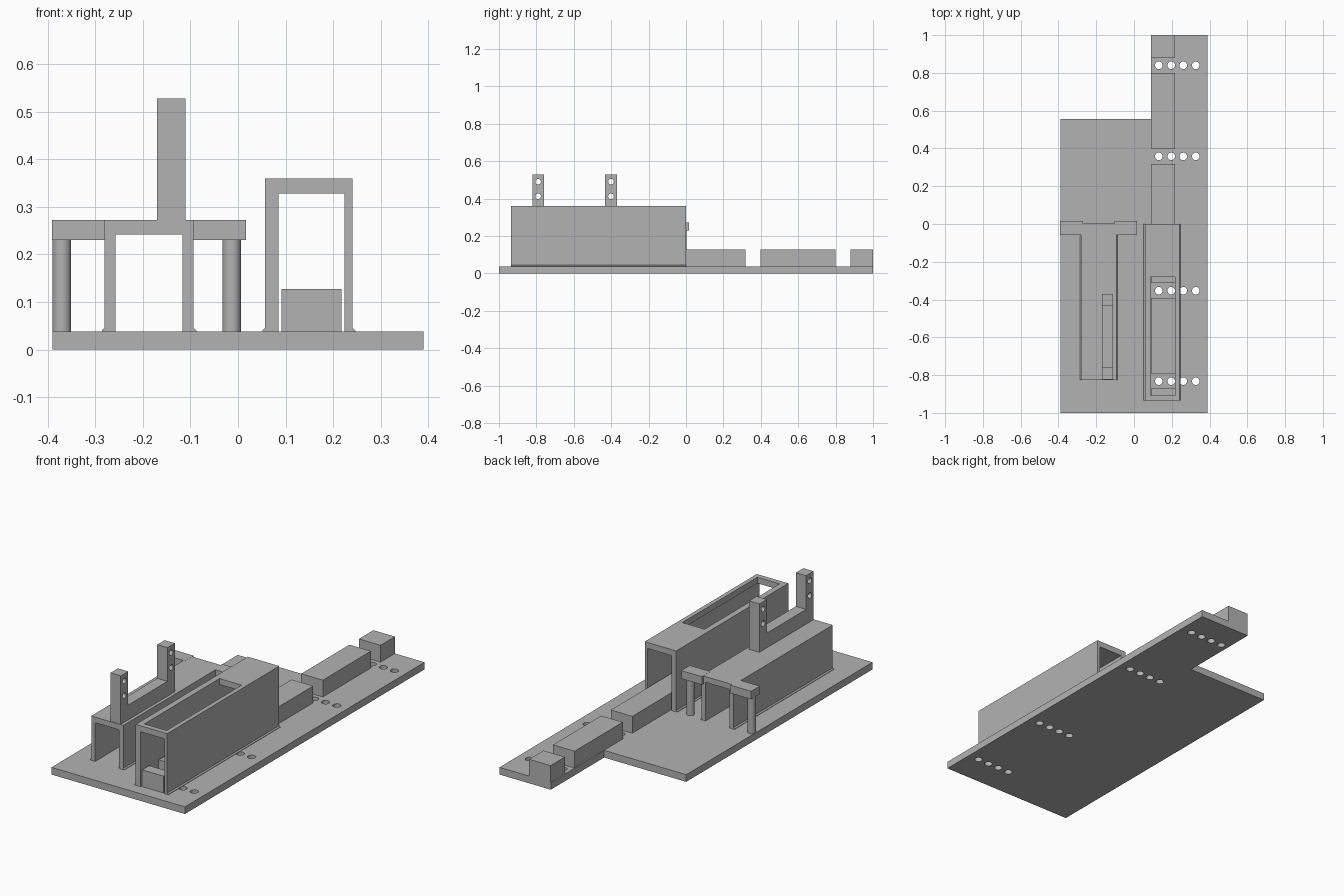
import bpy, bmesh, math
from mathutils import Matrix

if "Cube" in bpy.data.objects:
    bpy.data.objects.remove(bpy.data.objects["Cube"])

grey = bpy.data.materials.new("plain grey")
grey.diffuse_color = (0.45, 0.45, 0.45, 1)
grey.use_nodes = True
grey.node_tree.nodes["Principled BSDF"].inputs["Base Color"].default_value = grey.diffuse_color


def add_mesh(name, bm):
    bmesh.ops.recalc_face_normals(bm, faces=bm.faces)
    me = bpy.data.meshes.new(name)
    bm.to_mesh(me)
    bm.free()
    me.materials.append(grey)
    ob = bpy.data.objects.new(name, me)
    bpy.context.collection.objects.link(ob)
    return ob


def extrude(name, pts, a, b, axis):
    """Extrude a 2D outline: axis 'z' uses (x, y) points, axis 'y' uses (x, z)."""
    bm = bmesh.new()
    put = (lambda p, t: (p[0], p[1], t)) if axis == "z" else (lambda p, t: (p[0], t, p[1]))
    face = bm.faces.new([bm.verts.new(put(p, a)) for p in pts])
    geom = bmesh.ops.extrude_face_region(bm, geom=[face])["geom"]
    shift = (0, 0, b - a) if axis == "z" else (0, b - a, 0)
    bmesh.ops.translate(bm, vec=shift, verts=[g for g in geom if isinstance(g, bmesh.types.BMVert)])
    return add_mesh(name, bm)


def box(name, x0, x1, y0, y1, z0, z1):
    return extrude(name, [(x0, y0), (x1, y0), (x1, y1), (x0, y1)], z0, z1, "z")


def cylinders(name, centres, radius, length, axis="Z", segments=24):
    bm = bmesh.new()
    turn = Matrix.Rotation(math.pi / 2, 4, "Y") if axis == "X" else Matrix()
    for c in centres:
        bmesh.ops.create_cone(bm, cap_ends=True, segments=segments, radius1=radius,
                              radius2=radius, depth=length, matrix=Matrix.Translation(c) @ turn)
    return add_mesh(name, bm)


def cut(ob, cutter):
    mod = ob.modifiers.new("cut", "BOOLEAN")
    mod.operation, mod.solver, mod.object = "DIFFERENCE", "EXACT", cutter
    bpy.context.view_layer.objects.active = ob
    bpy.ops.object.modifier_apply(modifier=mod.name)
    bpy.data.objects.remove(cutter, do_unlink=True)


def smooth(ob):
    bpy.ops.object.select_all(action="DESELECT")
    ob.select_set(True)
    bpy.context.view_layer.objects.active = ob
    bpy.ops.object.shade_smooth_by_angle(angle=math.radians(35))


def tunnel(name, x0, x1, ix0, ix1, top, itop, y0, y1):
    """Open-ended arch with small flared feet on its outer sides."""
    f, z = 0.006, FLOOR
    pts = [(x0 - f, z), (x0 - f, z + 0.002), (x0, z + 0.008), (x0, top), (x1, top),
           (x1, z + 0.008), (x1 + f, z + 0.002), (x1 + f, z),
           (ix1, z), (ix1, itop), (ix0, itop), (ix0, z)]
    return extrude(name, pts, y0, y1, "y")


FLOOR = 0.038

# base plate with a narrow tail and four rows of holes
base = extrude("base_plate", [(-0.39, -1), (0.39, -1), (0.39, 1), (0.09, 1),
                              (0.09, 0.555), (-0.39, 0.555)], 0, FLOOR, "z")
rows, columns = (-0.832, -0.353, 0.358, 0.84), (0.131, 0.197, 0.261, 0.327)
cut(base, cylinders("hole_cutter", [(x, y, 0.02) for x in columns for y in rows], 0.02, 0.2))
smooth(base)

# rail broken by gaps at the hole rows
for i, (y0, y1) in enumerate([(-0.93, -0.872), (-0.792, -0.393), (-0.313, 0.318),
                              (0.398, 0.8), (0.88, 1.0)]):
    box(f"rail_block_{i + 1}", 0.091, 0.217, y0, y1, FLOOR, 0.127)

# tall tunnel over the rail, with a long opening in the roof
tall = tunnel("tall_tunnel", 0.057, 0.241, 0.085, 0.224, 0.36, 0.328, -0.935, 0)
cut(tall, box("roof_cutter", 0.088, 0.218, -0.907, -0.28, 0.3, 0.4))

# low tunnel
tunnel("low_tunnel", -0.28, -0.093, -0.257, -0.117, 0.272, 0.242, -0.825, 0.003)

# side wings at the back of the low tunnel, each on a round post
for side, x0, x1, px in (("left", -0.391, -0.27, -0.37), ("right", -0.103, 0.017, -0.013)):
    box(f"{side}_wing", x0, x1, -0.057, 0.015, 0.23, 0.2725)
    smooth(cylinders(f"{side}_post", [(px, -0.02, 0.135)], 0.0195, 0.2))

# bracket on the low tunnel: two drilled uprights joined by a low bar
for name, y0, y1 in (("front_upright", -0.822, -0.76), ("back_upright", -0.432, -0.37)):
    up = box(name, -0.17, -0.11, y0, y1, 0.27, 0.528)
    yc = (y0 + y1) / 2
    cut(up, cylinders("pin_cutter", [(-0.14, yc, 0.412), (-0.14, yc, 0.49)], 0.015, 0.2, "X"))
    smooth(up)
box("bracket_bar", -0.17, -0.11, -0.76, -0.432, 0.27, 0.35)
